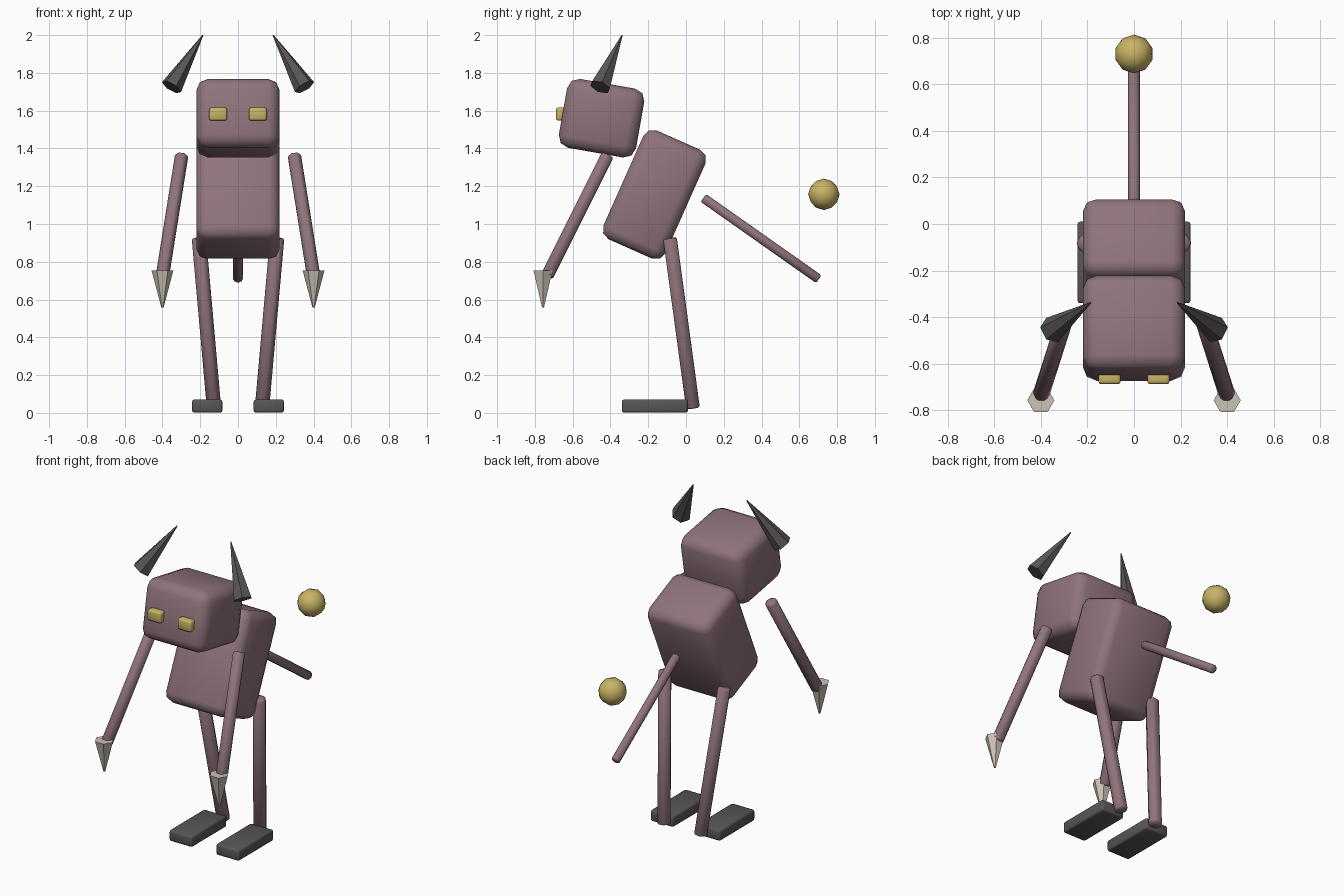
import bpy, bmesh, math
from mathutils import Vector, Matrix

if "Cube" in bpy.data.objects:
    bpy.data.objects.remove(bpy.data.objects["Cube"], do_unlink=True)


def material(name, rgb):
    m = bpy.data.materials.new(name)
    m.use_nodes = True
    m.diffuse_color = (*rgb, 1)
    bsdf = next(n for n in m.node_tree.nodes if n.type == 'BSDF_PRINCIPLED')
    bsdf.inputs["Base Color"].default_value = (*rgb, 1)
    return m


SKIN = material("dusty mauve", (0.28, 0.175, 0.203))
GOLD = material("old gold", (0.58, 0.45, 0.13))
DARK = material("charcoal horn", (0.1, 0.092, 0.096))
BONE = material("pale bone", (0.6, 0.55, 0.46))


def finish(name, bm, mat, matrix, angle=50):
    mesh = bpy.data.meshes.new(name)
    bm.to_mesh(mesh)
    bm.free()
    mesh.materials.append(mat)
    ob = bpy.data.objects.new(name, mesh)
    bpy.context.collection.objects.link(ob)
    ob.matrix_world = matrix
    bpy.ops.object.select_all(action='DESELECT')
    ob.select_set(True)
    bpy.context.view_layer.objects.active = ob
    bpy.ops.object.shade_smooth_by_angle(angle=math.radians(angle))
    return ob


def bevel(bm, width, segments):
    bmesh.ops.bevel(bm, geom=bm.edges[:], offset=width, segments=segments,
                    profile=0.5, affect='EDGES', clamp_overlap=True)


def rounded_box(name, centre, size, mat, width, tilt=0, segments=2):
    bm = bmesh.new()
    bmesh.ops.create_cube(bm, size=1)
    bmesh.ops.scale(bm, vec=size, verts=bm.verts)
    bevel(bm, width, segments)
    place = Matrix.Translation(centre) @ Matrix.Rotation(math.radians(tilt), 4, 'X')
    return finish(name, bm, mat, place)


def hex_rod(name, start, end, r1, r2, mat, width=0):
    """Six-sided rod or spike running from start to end."""
    a, b = Vector(start), Vector(end)
    z = (b - a).normalized()
    y = z.cross(Vector((1, 0, 0))).normalized()
    x = y.cross(z)
    place = Matrix((x, y, z)).transposed().to_4x4()
    place.translation = (a + b) / 2
    bm = bmesh.new()
    # Corners point sideways along local x
    bmesh.ops.create_cone(bm, cap_ends=True, segments=6, radius1=r1, radius2=r2,
                          depth=(b - a).length,
                          matrix=Matrix.Rotation(math.pi / 2, 4, 'Z'))
    if width:
        bevel(bm, width, 1)
    return finish(name, bm, mat, place)


# Torso and head
rounded_box("torso", (0, -0.167, 1.156), (0.44, 0.36, 0.63), SKIN, 0.055, -24)
rounded_box("head", (0, -0.447, 1.56), (0.44, 0.415, 0.37), SKIN, 0.06, -10)

# Paired parts
for side, s in (("left", 1), ("right", -1)):
    rounded_box(side + "_eye", (s * 0.105, -0.663, 1.582), (0.095, 0.05, 0.07),
                GOLD, 0.012)
    hex_rod(side + "_horn", (s * 0.352, -0.455, 1.725), (s * 0.186, -0.338, 2.0),
            0.058, 0.003, DARK)
    hex_rod(side + "_arm", (s * 0.298, -0.415, 1.365), (s * 0.4, -0.735, 0.725),
            0.039, 0.039, SKIN, 0.008)
    hex_rod(side + "_claw", (s * 0.4, -0.757, 0.755), (s * 0.4, -0.757, 0.558),
            0.058, 0.006, BONE)
    hex_rod(side + "_leg", (s * 0.207, -0.085, 0.925), (s * 0.127, 0.037, 0.025),
            0.042, 0.042, SKIN, 0.008)
    rounded_box(side + "_foot", (s * 0.163, -0.165, 0.036), (0.16, 0.35, 0.07),
                DARK, 0.012)

# Tail and the ball beyond it
hex_rod("tail", (0, 0.092, 1.138), (0, 0.703, 0.708), 0.029, 0.029, SKIN, 0.007)
ball = bmesh.new()
bmesh.ops.create_icosphere(ball, subdivisions=2, radius=0.083)
finish("tail_ball", ball, GOLD, Matrix.Translation((0, 0.73, 1.157)), 30)
